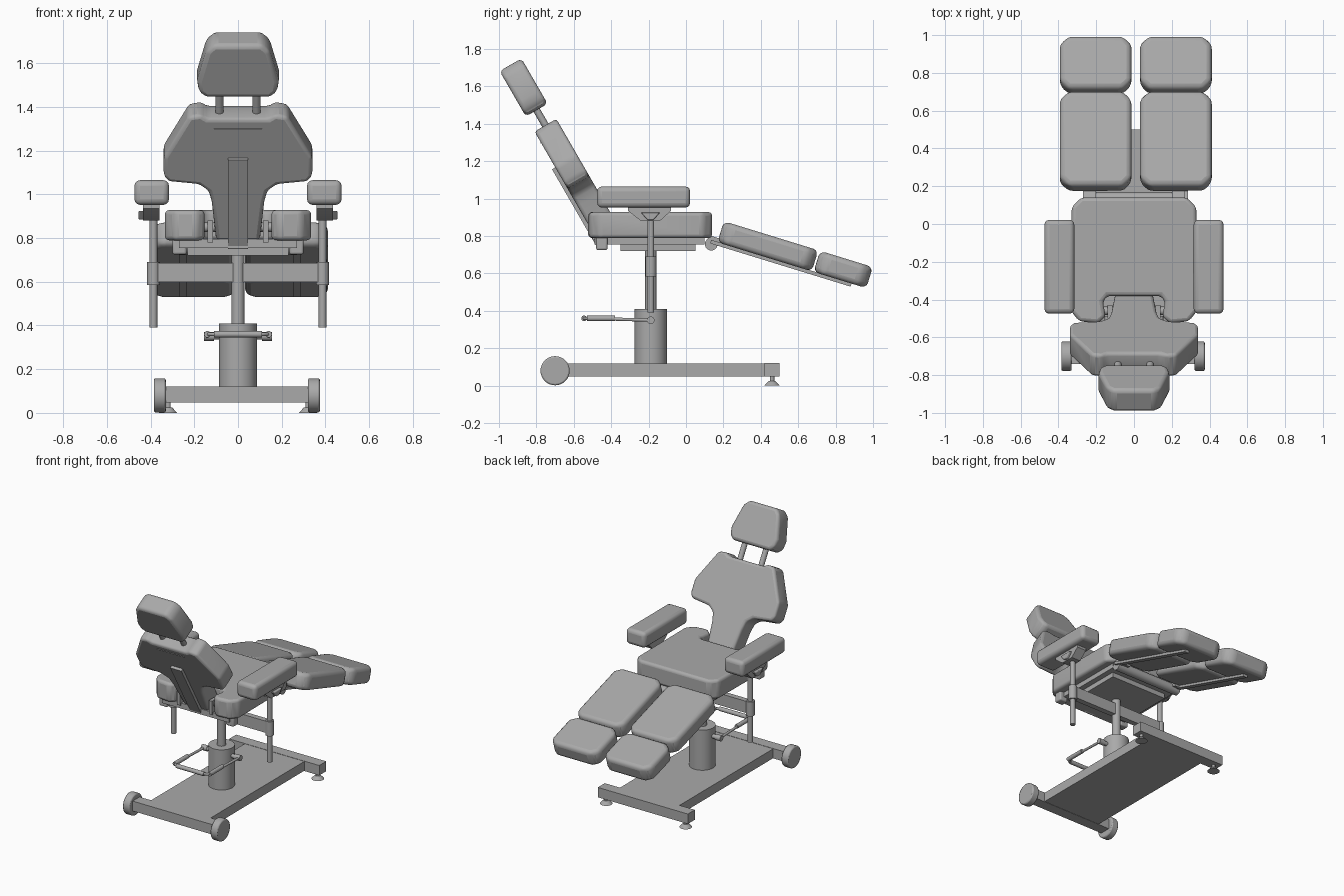
import bpy, bmesh, math
from mathutils import Vector

cube = bpy.data.objects.get("Cube")
if cube:
    bpy.data.objects.remove(cube, do_unlink=True)

grey = bpy.data.materials.new("plain_grey")
grey.use_nodes = True
grey.diffuse_color = (0.4, 0.4, 0.4, 1)
grey.node_tree.nodes["Principled BSDF"].inputs["Base Color"].default_value = (0.4, 0.4, 0.4, 1)


def frame(degrees):
    """Axes across, along and out of a plane pitched about x."""
    a = math.radians(degrees)
    return (Vector((1, 0, 0)), Vector((0, math.cos(a), math.sin(a))),
            Vector((0, -math.sin(a), math.cos(a))))


LEVEL, LEG = frame(0), frame(-17.1)
BACK = frame(120)
BACK = (BACK[0], BACK[1], -BACK[2])     # outward is the cushioned side


def finish(name, bm, bevel=0, segments=3):
    bmesh.ops.recalc_face_normals(bm, faces=bm.faces)
    mesh = bpy.data.meshes.new(name)
    bm.to_mesh(mesh)
    bm.free()
    mesh.materials.append(grey)
    ob = bpy.data.objects.new(name, mesh)
    bpy.context.collection.objects.link(ob)
    if bevel:
        mod = ob.modifiers.new("Rounding", "BEVEL")
        mod.width, mod.segments = bevel, segments
        mod.limit_method, mod.angle_limit = "ANGLE", math.radians(25)
    bpy.ops.object.select_all(action="DESELECT")
    ob.select_set(True)
    bpy.context.view_layer.objects.active = ob
    bpy.ops.object.shade_smooth_by_angle(angle=math.radians(40))
    return ob


def slab(name, outline, lo, hi, axes=LEVEL, bevel=0, segments=3):
    """Outline in the first two axes, extruded along the third."""
    bm = bmesh.new()
    rings = [[bm.verts.new(axes[0] * a + axes[1] * b + axes[2] * c)
              for a, b in outline] for c in (lo, hi)]
    bm.faces.new(rings[0])
    bm.faces.new(rings[1])
    n = len(outline)
    for i in range(n):
        j = (i + 1) % n
        bm.faces.new((rings[0][i], rings[0][j], rings[1][j], rings[1][i]))
    return finish(name, bm, bevel, segments)


def both(half):
    """Complete a right-hand half outline by mirroring it."""
    return half + [(-a, b) for a, b in reversed(half)]


def box(name, x, y, z, axes=LEVEL, bevel=0):
    return slab(name, [(x[0], y[0]), (x[1], y[0]), (x[1], y[1]), (x[0], y[1])],
                z[0], z[1], axes, bevel)


def rod(name, start, end, r, r2=None, sides=24, bevel=0):
    a, b = Vector(start), Vector(end)
    bm = bmesh.new()
    bmesh.ops.create_cone(bm, cap_ends=True, segments=sides, radius1=r,
                          radius2=r if r2 is None else r2, depth=(b - a).length)
    turn = (b - a).to_track_quat("Z", "Y").to_matrix()
    bmesh.ops.rotate(bm, matrix=turn, verts=bm.verts)
    bmesh.ops.translate(bm, vec=(a + b) / 2, verts=bm.verts)
    return finish(name, bm, bevel, 2)


def tube(name, points, r):
    curve = bpy.data.curves.new(name, "CURVE")
    curve.dimensions = "3D"
    curve.bevel_depth, curve.bevel_resolution, curve.use_fill_caps = r, 3, True
    line = curve.splines.new("POLY")
    line.points.add(len(points) - 1)
    for p, co in zip(line.points, points):
        p.co = (*co, 1)
    curve.materials.append(grey)
    ob = bpy.data.objects.new(name, curve)
    bpy.context.collection.objects.link(ob)


def chamfered(x0, x1, y0, y1, c):
    return [(x0 + c, y0), (x1 - c, y0), (x1, y0 + c), (x1, y1 - c),
            (x1 - c, y1), (x0 + c, y1), (x0, y1 - c), (x0, y0 + c)]


SIDES = (("left", 1), ("right", -1))
COL = -0.188                            # y of the lifting column

# Base: plate, cross beams, wheels and levelling feet
box("base_plate", (-0.24, 0.24), (-0.67, 0.43), (0.05, 0.118))
box("wheel_beam", (-0.335, 0.33), (-0.74, -0.66), (0.048, 0.12))
box("foot_beam", (-0.365, 0.36), (0.42, 0.5), (0.048, 0.12))
for side, s in SIDES:
    rod(side + "_wheel", (s * 0.325 - 0.005, -0.7, 0.08), (s * 0.38 - 0.005, -0.7, 0.08),
        0.078, sides=32, bevel=0.008)
    rod(side + "_foot_pad", (s * 0.32, 0.46, 0), (s * 0.32, 0.46, 0.025), 0.042, 0.018)
    rod(side + "_foot_stem", (s * 0.32, 0.46, 0.02), (s * 0.32, 0.46, 0.05), 0.012)

# Lifting column and foot pedal
rod("pedestal", (0, COL, 0.11), (0, COL, 0.41), 0.087, sides=32)
rod("piston", (0, COL, 0.4), (0, COL, 0.73), 0.03)
rod("pedal_axle", (-0.155, COL, 0.35), (0.155, COL, 0.35), 0.015)
tube("pedal_bar", both([(0.14, COL), (0.14, -0.51), (0.13, -0.535), (0.105, -0.545)]) and
     [(x, y, 0.35 if y > -0.3 else 0.36) for x, y in
      both([(0.14, COL), (0.14, -0.51), (0.13, -0.535), (0.105, -0.545)])], 0.009)
rod("pedal_grip", (-0.11, -0.545, 0.36), (0.11, -0.545, 0.36), 0.015)
for side, s in SIDES:
    rod(side + "_pedal_sleeve", (s * 0.14, -0.53, 0.36), (s * 0.14, -0.38, 0.36), 0.015)
    rod(side + "_pedal_clamp", (s * 0.11, COL, 0.35), (s * 0.155, COL, 0.35), 0.02)

# Seat frame
box("seat_mount", (-0.23, 0.23), (-0.35, 0.05), (0.72, 0.76))
box("seat_board", (-0.27, 0.27), (-0.49, 0.1), (0.755, 0.795))
rod("leg_pivot", (-0.27, 0.135, 0.757), (0.27, 0.135, 0.757), 0.034)
rod("back_pivot", (-0.2, -0.46, 0.85), (0.2, -0.46, 0.85), 0.022)

# Seat cushion with a notch for the back
slab("seat_cushion", both([(0.28, 0.14), (0.33, 0.09), (0.335, -0.46), (0.29, -0.515),
                           (0.19, -0.525), (0.15, -0.49), (0.165, -0.41), (0.14, -0.38)]),
     0.79, 0.928, bevel=0.032)

# Back rest, its spine and the head rest
slab("back_cushion", both([(0.1, 0.92), (0.12, 1.12), (0.135, 1.18), (0.18, 1.215),
                           (0.32, 1.23), (0.34, 1.26), (0.34, 1.36), (0.225, 1.575),
                           (0.17, 1.585), (0.14, 1.565)]),
     -0.022, 0.113, BACK, bevel=0.03)
box("back_spine", (-0.045, 0.045), (0.89, 1.36), (-0.042, -0.015), BACK)
box("back_seam", (-0.11, 0.11), (1.51, 1.516), (-0.025, -0.02), BACK)
slab("head_cushion", both([(0.15, 1.675), (0.18, 1.705), (0.187, 1.76),
                           (0.145, 1.92), (0.11, 1.955)]),
     -0.022, 0.113, BACK, bevel=0.035)
for side, s in SIDES:
    ends = [BACK[0] * s * 0.085 + BACK[1] * t + BACK[2] * 0.045 for t in (1.5, 1.75)]
    rod(side + "_head_post", ends[0], ends[1], 0.019)
    box(side + "_back_bracket", sorted((s * 0.115, s * 0.14)), (-0.5, -0.43), (0.78, 0.88))
    box(side + "_seat_clip", sorted((s * 0.235, s * 0.3)), (-0.48, -0.42), (0.725, 0.8),
        bevel=0.01)

# Arm rests on sliding posts
box("arm_crossbar", (-0.38, 0.38), (COL - 0.02, COL + 0.02), (0.6, 0.685))
XZ = (Vector((0, 1, 0)), Vector((0, 0, 1)), Vector((1, 0, 0)))
for side, s in SIDES:
    x = s * 0.387
    rod(side + "_arm_post", (x, COL, 0.39), (x, COL, 0.92), 0.018)
    rod(side + "_arm_sleeve", (x, COL, 0.585), (x, COL, 0.69), 0.029)
    slab(side + "_arm_bracket", [(-0.31, 0.955), (-0.31, 0.935), (-0.24, 0.88),
                                 (-0.14, 0.88), (-0.08, 0.935), (-0.08, 0.955)],
         *sorted((s * 0.36, s * 0.435)), XZ)
    slab(side + "_arm_knob", [(-0.24, 0.925), (-0.205, 0.885), (-0.175, 0.885), (-0.14, 0.925)],
         *sorted((s * 0.43, s * 0.455)), XZ, 0.006)
    box(side + "_arm_cushion", sorted((s * 0.316, s * 0.474)), (-0.475, 0.022),
        (0.952, 1.065), bevel=0.026)

# Split leg rests with rails below
for side, s, x in (("left", 1, 0.222), ("right", -1, -0.203)):
    slab(side + "_calf_cushion", chamfered(x - 0.19, x + 0.19, -0.065, 0.463, 0.045),
         0.782, 0.9, LEG, 0.028)
    slab(side + "_foot_cushion", chamfered(x - 0.19, x + 0.19, 0.473, 0.768, 0.045),
         0.782, 0.9, LEG, 0.028)
    box(side + "_leg_rail", (x + s * 0.03, x + s * 0.065), (-0.1, 0.685), (0.765, 0.785), LEG)
    box(side + "_leg_hinge", sorted((s * 0.2, s * 0.27)), (-0.12, -0.03), (0.768, 0.805), LEG)
